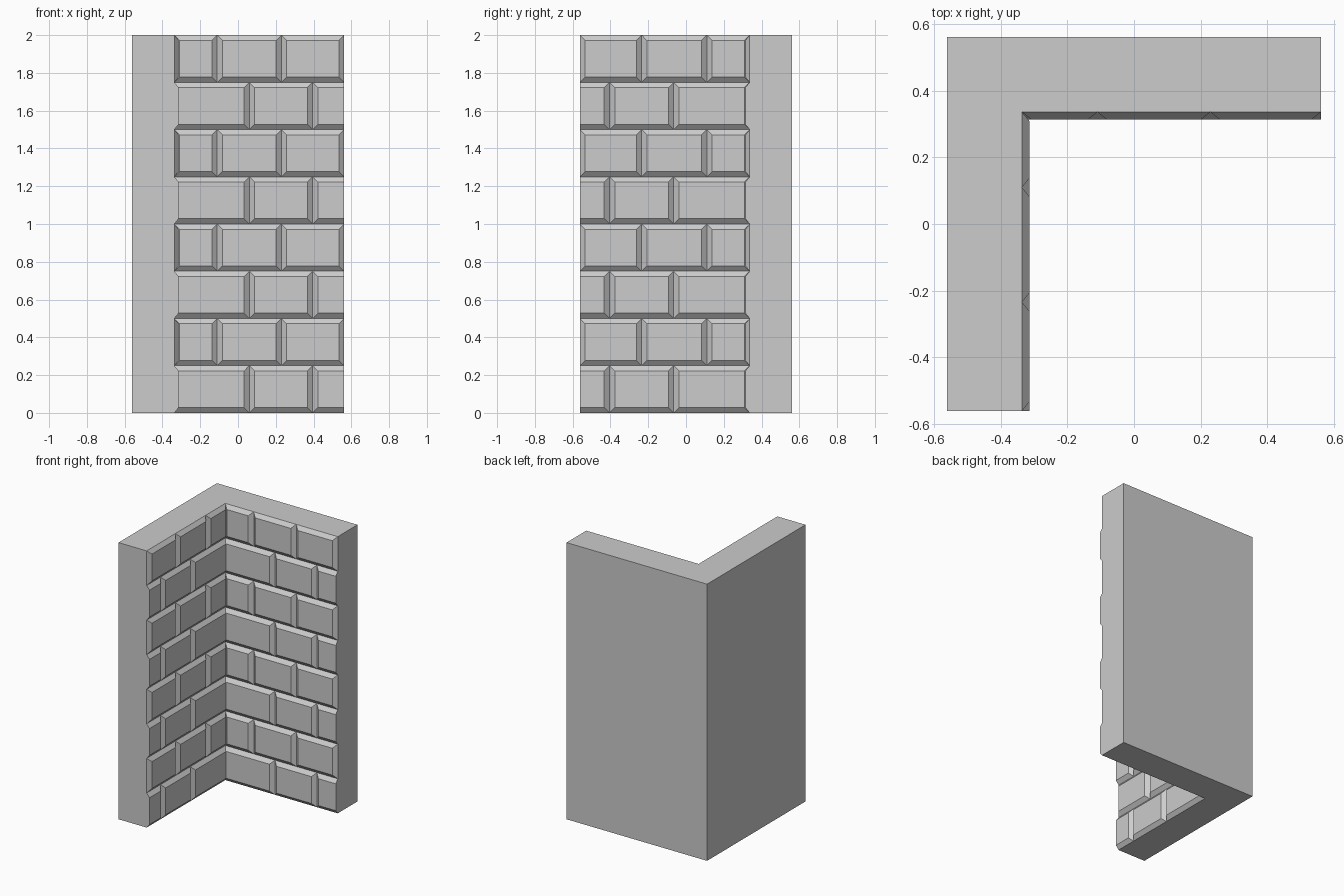
import bpy, bmesh

cube = bpy.data.objects.get("Cube")
if cube:
    bpy.data.objects.remove(cube, do_unlink=True)

OUT = 0.562      # outer face of the walls
INN = 0.337      # inner face of the walls
DEPTH = 0.023    # how far the bricks stand out
BEVEL = 0.028    # width of the chamfer round each brick
ROWS = 8
ROW_H = 2 / ROWS

stone = bpy.data.materials.new("grey stone")
stone.use_nodes = True
GREY = (0.604, 0.604, 0.604, 1)
stone.diffuse_color = GREY
stone.node_tree.nodes["Principled BSDF"].inputs["Base Color"].default_value = GREY


def finish(name, bm):
    bmesh.ops.recalc_face_normals(bm, faces=bm.faces[:])
    mesh = bpy.data.meshes.new(name)
    bm.to_mesh(mesh)
    bm.free()
    mesh.materials.append(stone)
    obj = bpy.data.objects.new(name, mesh)
    bpy.context.scene.collection.objects.link(obj)
    return obj


def add_brick(bm, place, u0, u1, z0, z1, bevel0, bevel1):
    """Chamfered brick; bevel0 and bevel1 switch the chamfer at each end."""
    a, b = u0 + BEVEL * bevel0, u1 - BEVEL * bevel1
    base = [(u0, 0, z0), (u1, 0, z0), (u1, 0, z1), (u0, 0, z1)]
    face = [(a, DEPTH, z0 + BEVEL), (b, DEPTH, z0 + BEVEL),
            (b, DEPTH, z1 - BEVEL), (a, DEPTH, z1 - BEVEL)]
    back = [bm.verts.new(place(*p)) for p in base]
    front = [bm.verts.new(place(*p)) for p in face]
    bm.faces.new(back)
    bm.faces.new(front)
    for i in range(4):
        j = (i + 1) % 4
        bm.faces.new((back[i], back[j], front[j], front[i]))


def brick_face(name, place, courses):
    """Rows of bricks; courses holds (joints, start chamfer, end chamfer)."""
    bm = bmesh.new()
    for row in range(ROWS):
        joints, first, last = courses[row % 2]
        n = len(joints) - 1
        for i in range(n):
            add_brick(bm, place, joints[i], joints[i + 1],
                      row * ROW_H, (row + 1) * ROW_H,
                      first if i == 0 else True,
                      last if i == n - 1 else True)
    return finish(name, bm)


# Solid L-shaped wall
bm = bmesh.new()
outline = [(-OUT, -OUT), (-INN, -OUT), (-INN, INN),
           (OUT, INN), (OUT, OUT), (-OUT, OUT)]
floor = bm.faces.new([bm.verts.new((x, y, 0)) for x, y in outline])
top = bmesh.ops.extrude_face_region(bm, geom=[floor], use_keep_orig=True)
bmesh.ops.translate(bm, vec=(0, 0, 2),
                    verts=[v for v in top["geom"] if isinstance(v, bmesh.types.BMVert)])
finish("corner_wall", bm)

# Bricks on the inside of the back wall
brick_face("back_wall_bricks", lambda u, d, z: (u, INN - d, z), [
    ((-INN, 0.06, 0.395, OUT), False, False),
    ((-INN, -0.11, 0.23, OUT), True, True)])

# Bricks on the inside of the side wall
brick_face("right_wall_bricks", lambda u, d, z: (-INN + d, u, z), [
    ((-OUT, -0.405, -0.065, INN), False, True),
    ((-OUT, -0.235, 0.11, INN), True, True)])
